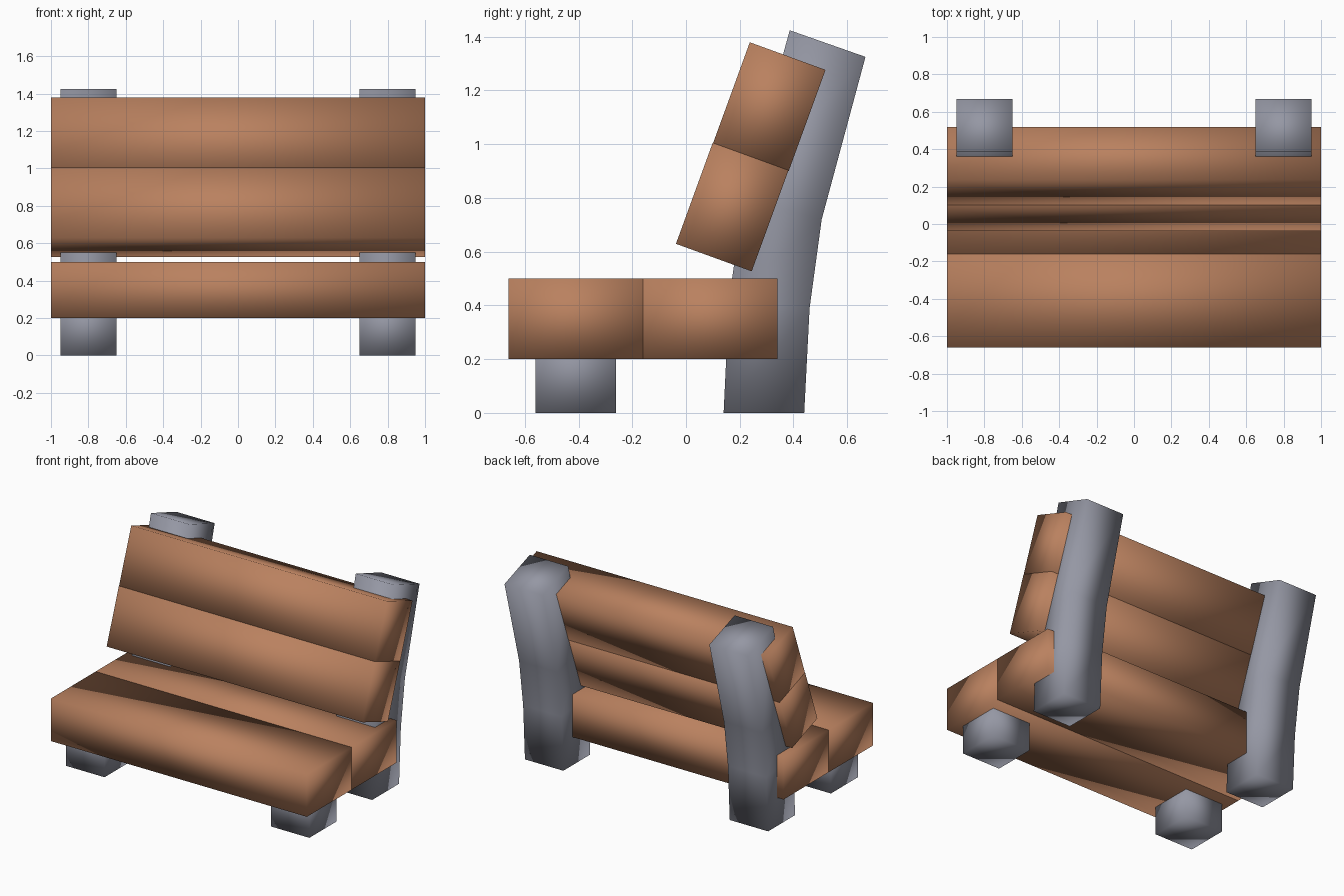
import bpy
import bmesh
import math
from mathutils import Matrix, Vector

if "Cube" in bpy.data.objects:
    bpy.data.objects.remove(bpy.data.objects["Cube"])


def material(name, rgb):
    m = bpy.data.materials.new(name)
    m.diffuse_color = (*rgb, 1.0)
    m.use_nodes = True
    m.node_tree.nodes["Principled BSDF"].inputs["Base Color"].default_value = m.diffuse_color
    return m


WOOD = material("warm wood", (0.49, 0.22, 0.115))
STONE = material("blue grey stone", (0.30, 0.31, 0.37))


def block(name, rows, x0, x1, mat):
    """Stack of rectangular rings; each row is (front y, front z, back y, back z)."""
    bm = bmesh.new()
    rings = [[bm.verts.new(p) for p in ((x0, fy, fz), (x1, fy, fz), (x1, by, bz), (x0, by, bz))]
             for fy, fz, by, bz in rows]
    for a, b in zip(rings, rings[1:]):
        for i in range(4):
            j = (i + 1) % 4
            bm.faces.new((a[i], a[j], b[j], b[i]))
    bm.faces.new(rings[0][::-1])
    bm.faces.new(rings[-1])
    # Chamfer only the hard corners, not the gentle bends
    hard = [e for e in bm.edges if e.calc_face_angle(0) > math.radians(40)]
    bmesh.ops.bevel(bm, geom=hard, offset=0.05, offset_type='OFFSET',
                    segments=1, profile=0.5, affect='EDGES')
    bmesh.ops.recalc_face_normals(bm, faces=bm.faces[:])
    for f in bm.faces:
        f.smooth = True
    me = bpy.data.meshes.new(name)
    bm.to_mesh(me)
    bm.free()
    me.materials.append(mat)
    ob = bpy.data.objects.new(name, me)
    bpy.context.collection.objects.link(ob)
    return ob


def plank(name, y, z, depth, height, tilt=0.0):
    d, h = depth / 2, height / 2
    ob = block(name, [(-d, -h, d, -h), (-d, h, d, h)], -1.0, 1.0, WOOD)
    ob.data.transform(Matrix.Translation(Vector((0, y, z))) @
                      Matrix.Rotation(-math.radians(tilt), 4, 'X'))


# Seat planks
plank("seat_plank_front", -0.41, 0.35, 0.5, 0.3)
plank("seat_plank_back", 0.09, 0.35, 0.5, 0.3)

# Leaning backrest planks
plank("backrest_plank_lower", 0.172, 0.766, 0.3, 0.4, 20)
plank("backrest_plank_upper", 0.31, 1.14, 0.3, 0.4, 20)

# Legs: short blocks in front, bent posts behind
post = [(0.14, 0.0, 0.44, 0.0), (0.16, 0.42, 0.46, 0.39),
        (0.215, 0.80, 0.505, 0.72), (0.386, 1.424, 0.668, 1.325)]
stub = [(-0.56, 0.0, -0.26, 0.0), (-0.56, 0.3, -0.26, 0.3)]
for side, x in (("left", -0.8), ("right", 0.8)):
    block("front_leg_" + side, stub, x - 0.15, x + 0.15, STONE)
    block("back_post_" + side, post, x - 0.15, x + 0.15, STONE)
